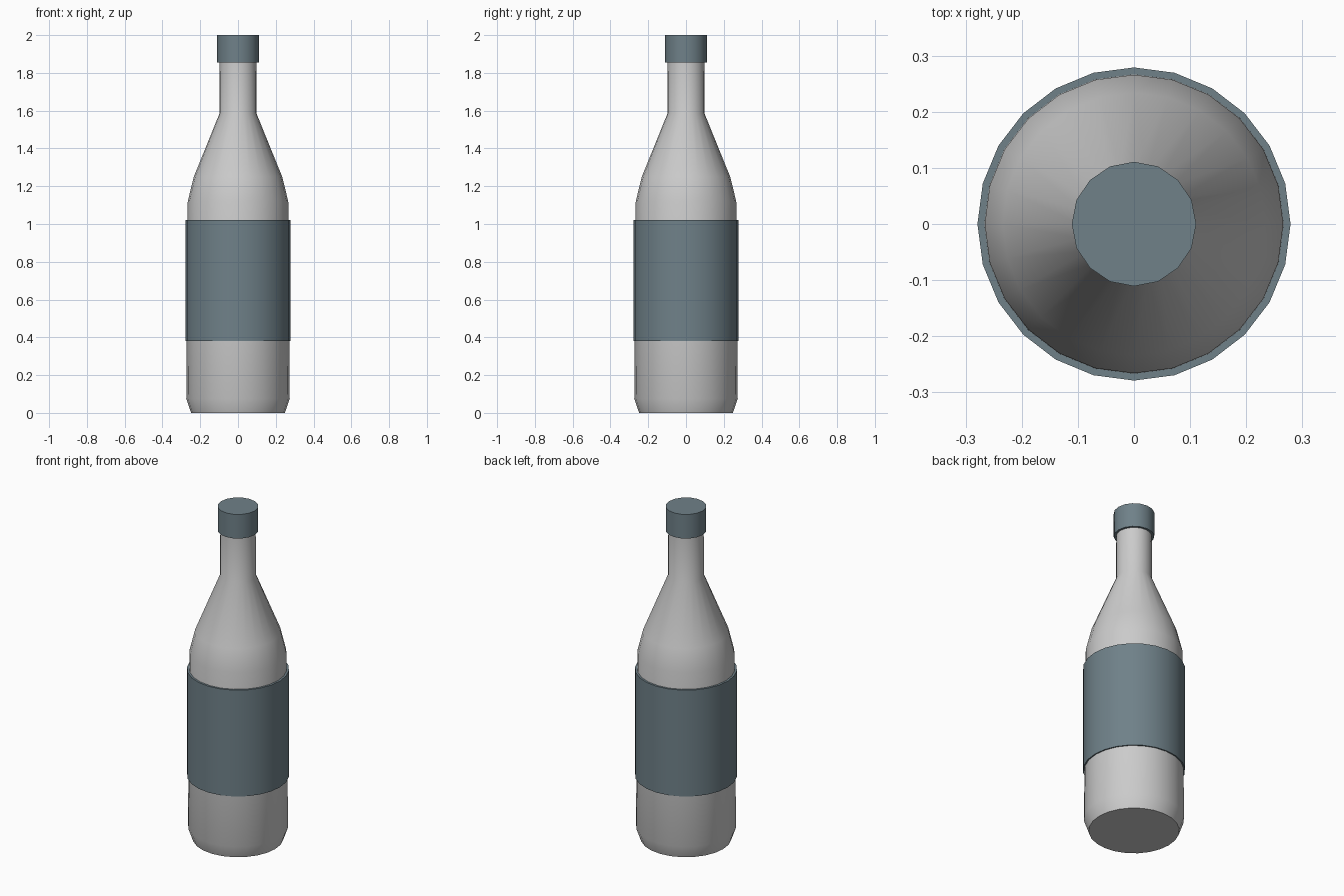
import bpy, bmesh, math

if "Cube" in bpy.data.objects:
    bpy.data.objects.remove(bpy.data.objects["Cube"])


def lathe(name, profile, sides, material=None):
    """Spin a (radius, height) profile around z and close both ends."""
    bm = bmesh.new()
    rings = []
    for r, z in profile:
        rings.append([bm.verts.new((r * math.cos(2 * math.pi * i / sides),
                                    r * math.sin(2 * math.pi * i / sides), z))
                      for i in range(sides)])
    for low, high in zip(rings, rings[1:]):
        for i in range(sides):
            j = (i + 1) % sides
            bm.faces.new((low[i], low[j], high[j], high[i]))
    bm.faces.new(rings[0][::-1])
    bm.faces.new(rings[-1])
    mesh = bpy.data.meshes.new(name)
    bm.to_mesh(mesh)
    bm.free()
    obj = bpy.data.objects.new(name, mesh)
    bpy.context.collection.objects.link(obj)
    if material:
        mesh.materials.append(material)
    bpy.ops.object.select_all(action='DESELECT')
    obj.select_set(True)
    bpy.context.view_layer.objects.active = obj
    bpy.ops.object.shade_smooth_by_angle(angle=math.radians(40))
    return obj


slate = bpy.data.materials.new("slate")
slate.diffuse_color = (0.16, 0.22, 0.25, 1)
slate.use_nodes = True
slate.node_tree.nodes["Principled BSDF"].inputs["Base Color"].default_value = slate.diffuse_color

# Glass body: chamfered foot, slightly tapered wall, shoulder, neck
lathe("bottle_body", [(0.248, 0), (0.274, 0.075), (0.266, 1.12),
                      (0.234, 1.25), (0.098, 1.585), (0.097, 1.9)], 24)

# Label wrapped round the body
lathe("label", [(0.279, 0.38), (0.279, 1.02)], 24, slate)

# Cap on the neck
lathe("cap", [(0.111, 1.855), (0.111, 2.0)], 16, slate)
